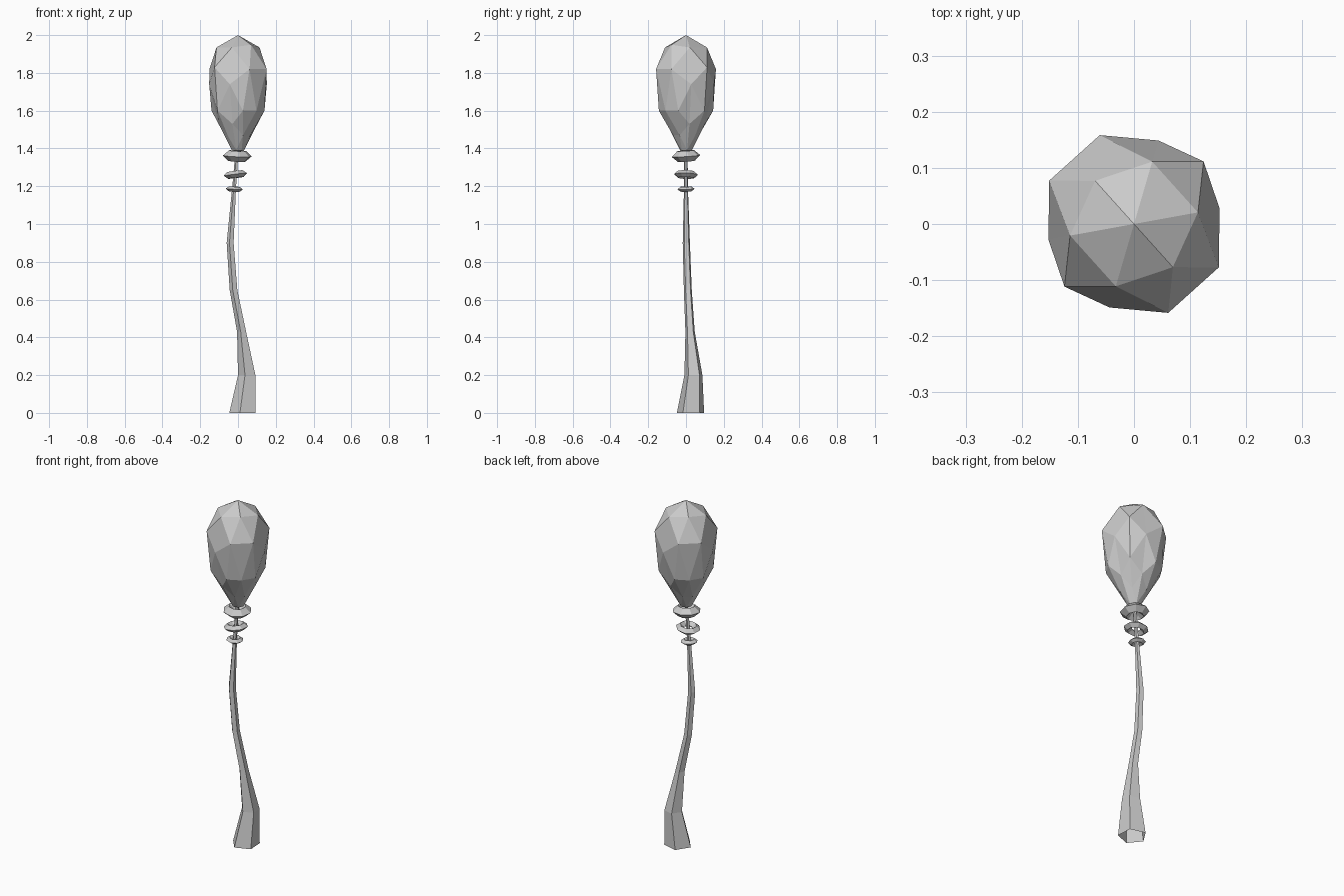
import bpy, bmesh, math
from mathutils import Matrix, Vector, Euler

cube = bpy.data.objects.get("Cube")
if cube:
    bpy.data.objects.remove(cube, do_unlink=True)

grey = bpy.data.materials.new("plain_grey")
grey.use_nodes = True
grey.diffuse_color = (0.6, 0.6, 0.6, 1)
grey.node_tree.nodes["Principled BSDF"].inputs["Base Color"].default_value = (0.6, 0.6, 0.6, 1)


def finish(name, bm):
    """Turn a bmesh into a flat-shaded grey object."""
    bmesh.ops.recalc_face_normals(bm, faces=bm.faces)
    mesh = bpy.data.meshes.new(name)
    bm.to_mesh(mesh)
    bm.free()
    mesh.materials.append(grey)
    obj = bpy.data.objects.new(name, mesh)
    bpy.context.collection.objects.link(obj)
    return obj


def loft(bm, rings, closed=False):
    """Bridge consecutive vertex rings with quads."""
    pairs = list(zip(rings, rings[1:] + rings[:1])) if closed else list(zip(rings, rings[1:]))
    for a, b in pairs:
        for i in range(len(a)):
            j = (i + 1) % len(a)
            bm.faces.new((a[i], a[j], b[j], b[i]))


def lerp_table(table, t):
    """Interpolate (key, height, width) rows at key t."""
    for (k0, h0, w0), (k1, h1, w1) in zip(table, table[1:]):
        if t >= k1 - 1e-4:
            f = (t - k0) / (k1 - k0)
            return h0 + f * (h1 - h0), w0 + f * (w1 - w0)
    return table[-1][1:]


# Crown: faceted ball resting on an edge, reshaped into a teardrop
CROWN = [(1, 2.0, .197), (.81, 1.935, .197), (.5, 1.82, .196), (.309, 1.74, .163),
         (0, 1.6, .146), (-.309, 1.53, .11), (-.5, 1.47, .085),
         (-.81, 1.39, .055), (-1, 1.38, .05)]
bm = bmesh.new()
bmesh.ops.create_icosphere(bm, subdivisions=2, radius=1)
corners = [v.co.copy() for v in bm.verts if len(v.link_edges) == 5]
first = corners[0]
second = min(corners[1:], key=lambda c: (c - first).length)
up = (first + second).normalized()
along = (first - second).normalized()
turn = Matrix((along, up.cross(along), up))
bm.transform(Matrix.Rotation(math.radians(132), 4, "Z") @ turn.to_4x4())
for v in bm.verts:
    height, width = lerp_table(CROWN, v.co.z)
    v.co = Vector((v.co.x * width, v.co.y * width, height))
finish("crown", bm)

# Trunk: bent five-sided tube, open at the foot (x, y, z, radius)
TRUNK = [(.03, .025, 0, .076), (.05, .04, .2, .05), (.021, .022, .43, .026),
         (-.022, .01, .65, .022), (-.04, .002, .9, .02), (-.02, 0, 1.19, .011),
         (-.004, 0, 1.39, .009)]
bm = bmesh.new()
rings = []
for x, y, z, r in TRUNK:
    angles = [math.radians(-105 + 72 * i) for i in range(5)]
    rings.append([bm.verts.new((x + r * math.cos(a), y + r * math.sin(a), z)) for a in angles])
loft(bm, rings)
finish("trunk", bm)


def collar(name, centre, outer, inner, half, tilt):
    """Ring with a diamond cross-section."""
    bm = bmesh.new()
    mid = (outer + inner) / 2
    rings = []
    for r, z in ((outer, 0), (mid, half), (inner, 0), (mid, -half)):
        angles = [math.tau * i / 8 for i in range(8)]
        rings.append([bm.verts.new((r * math.cos(a), r * math.sin(a), z)) for a in angles])
    loft(bm, rings, closed=True)
    turn = Euler([math.radians(t) for t in tilt]).to_matrix().to_4x4()
    bm.transform(Matrix.Translation(centre) @ turn)
    finish(name, bm)


# Collars around the neck
collar("upper_collar", (-.004, 0, 1.36), .077, .015, .028, (4, 2, 10))
collar("middle_collar", (-.014, 0, 1.262), .066, .022, .018, (-4, -6, 20))
collar("lower_collar", (-.02, 0, 1.185), .046, .012, .013, (2, 3, 5))
